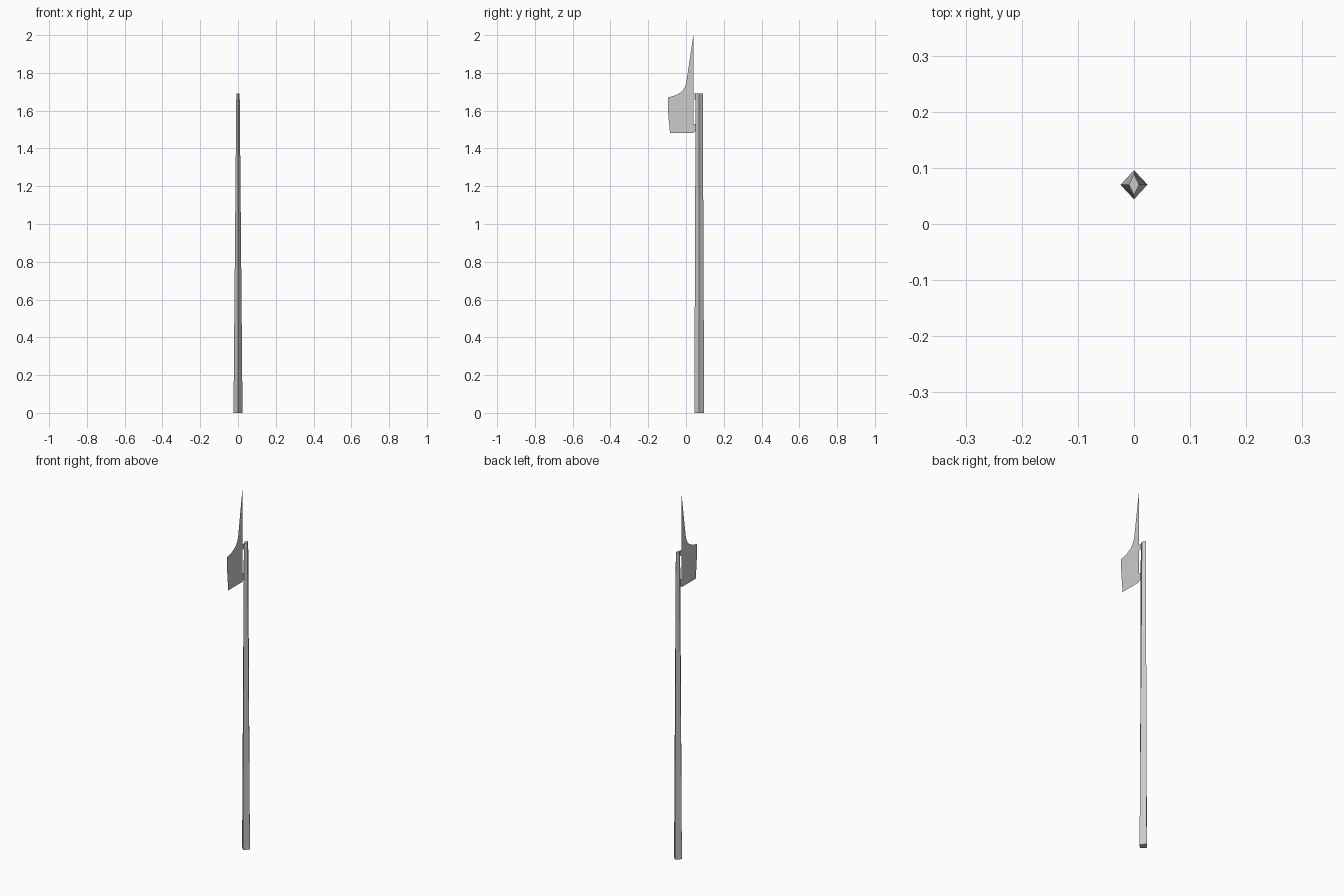
import bpy

if "Cube" in bpy.data.objects:
    bpy.data.objects.remove(bpy.data.objects["Cube"])


def make_mesh(name, verts, faces):
    mesh = bpy.data.meshes.new(name)
    mesh.from_pydata(verts, [], faces)
    mesh.update()
    obj = bpy.data.objects.new(name, mesh)
    bpy.context.collection.objects.link(obj)
    return obj


def flat_panel(name, profile):
    """Paper-thin panel in the x = 0 plane from a (y, z) outline."""
    return make_mesh(name, [(0, y, z) for y, z in profile], [range(len(profile))])


# Tapered four-sided pole with a diamond section
def diamond(rx, ry, z, cy=0.07):
    return [(rx, cy, z), (0, cy + ry, z), (-rx, cy, z), (0, cy - ry, z)]


sides = [(i, (i + 1) % 4, 4 + (i + 1) % 4, 4 + i) for i in range(4)]
make_mesh("pole", diamond(0.024, 0.026, 0) + diamond(0.009, 0.019, 1.69),
          sides + [(3, 2, 1, 0), (4, 5, 6, 7)])

# Axe blade and top spike, with two short tabs reaching the pole
flat_panel("blade", [
    (-0.085, 1.483), (0.039, 1.483), (0.039, 1.49), (0.051, 1.49),
    (0.051, 1.53), (0.039, 1.53), (0.039, 1.66), (0.052, 1.66),
    (0.052, 1.69), (0.039, 1.69), (0.039, 2.0),
    (0.001, 1.745), (-0.007, 1.722), (-0.023, 1.70), (-0.053, 1.682),
    (-0.096, 1.67), (-0.096, 1.61), (-0.091, 1.545)])
